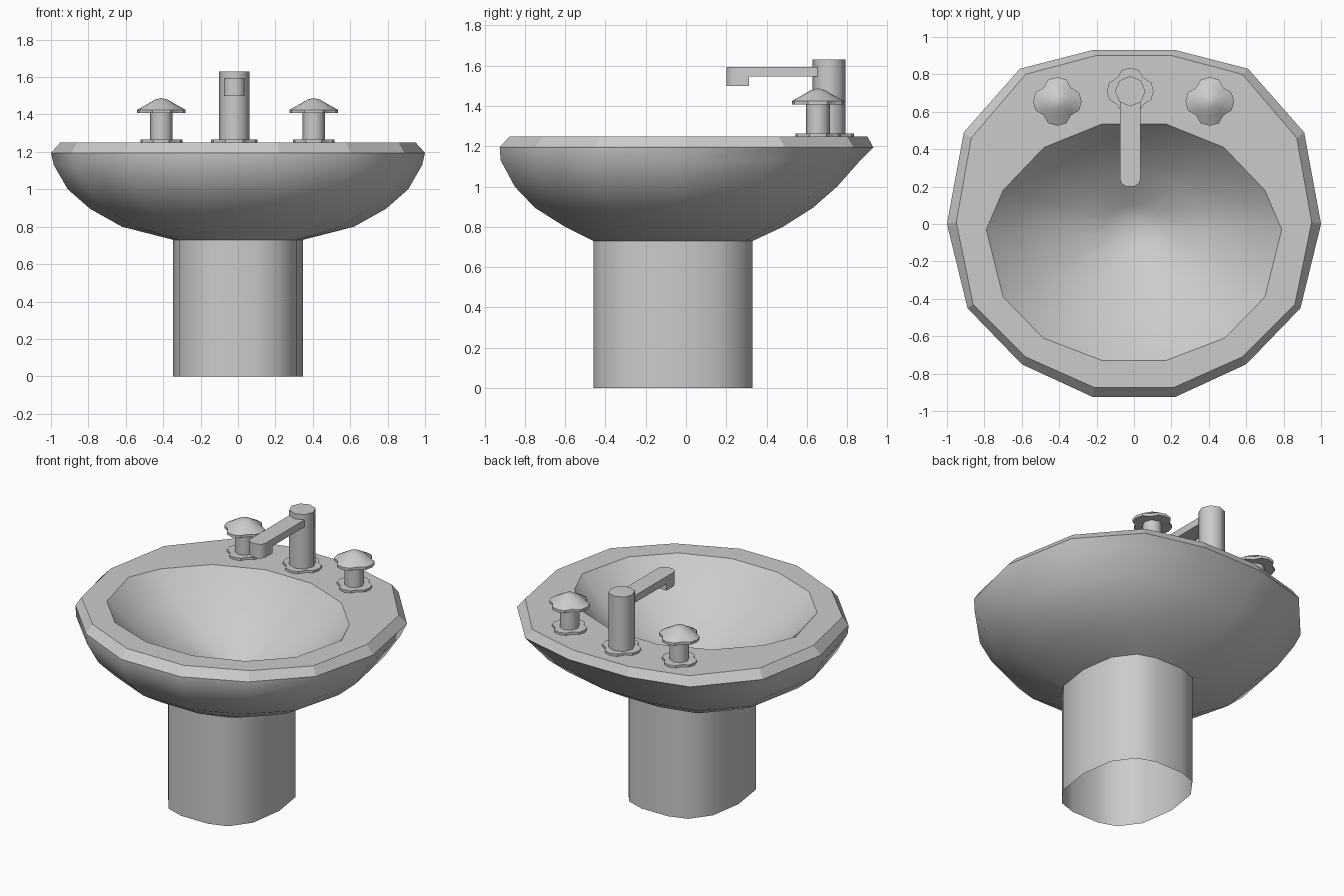
import bpy, bmesh, math

if "Cube" in bpy.data.objects:
    bpy.data.objects.remove(bpy.data.objects["Cube"])

# half outlines (x, y), back to front, mirrored across x = 0
RIM = [(.22, .93), (.61, .83), (.91, .49), (1, 0), (.89, -.45), (.6, -.75), (.22, -.925)]
TOP = [(.205, .9), (.58, .8), (.87, .46), (.95, .01), (.86, -.43), (.58, -.71), (.21, -.875)]
OPENING = [(.17, .535), (.48, .41), (.7, .18), (.79, -.03), (.7, -.39), (.485, -.61), (.17, -.73)]
FOOT = [(.1, .33), (.22, .29), (.315, .16), (.348, -.06), (.315, -.29), (.22, -.42), (.1, -.46)]


def ring(half, z, width=1, front=None, back=None):
    """Full outline from a half outline, optionally stretched to a given depth range."""
    if front is not None:
        y0, y1 = half[-1][1], half[0][1]
        half = [(x * width, front + (y - y0) * (back - front) / (y1 - y0)) for x, y in half]
    return [(x, y, z) for x, y in half] + [(-x, y, z) for x, y in reversed(half)]


def loft(name, rings, cap_start=False, cap_end=False, angle=38, flip=False):
    bm = bmesh.new()
    loops = [[bm.verts.new(p) for p in r] for r in rings]
    n = len(loops[0])
    for a, b in zip(loops, loops[1:]):
        for i in range(n):
            j = (i + 1) % n
            bm.faces.new((a[i], a[j], b[j], b[i]))
    if cap_start:
        bm.faces.new(loops[0])
    if cap_end:
        bm.faces.new(loops[-1])
    bmesh.ops.remove_doubles(bm, verts=bm.verts, dist=1e-4)
    bmesh.ops.recalc_face_normals(bm, faces=bm.faces)
    if flip:
        bmesh.ops.reverse_faces(bm, faces=bm.faces)
    me = bpy.data.meshes.new(name)
    bm.to_mesh(me)
    bm.free()
    ob = bpy.data.objects.new(name, me)
    bpy.context.collection.objects.link(ob)
    bpy.ops.object.select_all(action='DESELECT')
    ob.select_set(True)
    bpy.context.view_layer.objects.active = ob
    bpy.ops.object.shade_smooth_by_angle(angle=math.radians(angle))
    return ob


# inside of the bowl, facing inwards, funnelling to the drain
inner = []
for s, z in [(0, .77), (.2, .835), (.5, .95), (.8, 1.1), (1, 1.25)]:
    cy = -.01
    inner.append([(x * s, cy + (y - cy) * s, z) for x, y, _ in ring(OPENING, z)])
loft("bowl_inside", inner, angle=60, flip=True)

# crisp faceted rim, and smooth outer shell down to the pedestal
loft("rim", [ring(OPENING, 1.25), ring(TOP, 1.25), ring(RIM, 1.195)], angle=5)
loft("bowl_outside", [ring(RIM, 1.195)] + [ring(RIM, z, w, f, b) for z, w, f, b in [
    (1.13, .985, -.92, .865), (1.0, .91, -.85, .75), (.895, .79, -.75, .63),
    (.8, .62, -.6, .48)]] + [ring(FOOT, .73)], angle=60)

# pedestal: open tube
loft("pedestal", [ring(FOOT, z) for z in (.73, 0)], angle=60)


def circle(cx, cy, r, z, n=16, lobed=False):
    """Circle, or a four-lobed flower outline with broad lobes and tight notches."""
    pts = []
    for i in range(n):
        a = 2 * math.pi * i / n
        k = r * ((1, .97, .8, .97)[i % 4] if lobed else 1)
        pts.append((cx + k * math.cos(a), cy + k * math.sin(a), z))
    return pts


def flange(name, cx, cy, r):
    loft(name, [circle(cx, cy, r, z, lobed=True) for z in (1.245, 1.265)], cap_end=True)


# tap handles
for side, cx in (("left", -.41), ("right", .405)):
    cy = .655
    flange(side + "_handle_flange", cx, cy, .112)
    loft(side + "_handle_stem", [circle(cx, cy, .06, z, 8) for z in (1.26, 1.41)], angle=60)
    loft(side + "_handle_knob", [
        circle(cx, cy, .13, 1.407, lobed=True), circle(cx, cy, .13, 1.425, lobed=True),
        circle(cx, cy, .075, 1.455), circle(cx, cy, .035, 1.479), circle(cx, cy, 0, 1.488)],
        cap_start=True)

# spout column
sx, sy = -.02, .71
flange("spout_flange", sx, sy, .125)
loft("spout_column", [circle(sx, sy, .081, z, 8) for z in (1.26, 1.63)], cap_end=True, angle=60)


# spout arm and its downturned tip, both with a rounded front end
def slab(name, back, z0, z1):
    h = .056
    plan = [(h, back), (h, .24), (.045, .215), (.022, .2)]
    loft(name, [[(x + sx, y, z) for x, y, z in ring(plan, zz)] for zz in (z0, z1)],
         cap_start=True, cap_end=True)


slab("spout_arm", .68, 1.547, 1.595)
slab("spout_tip", .313, 1.5, 1.56)
